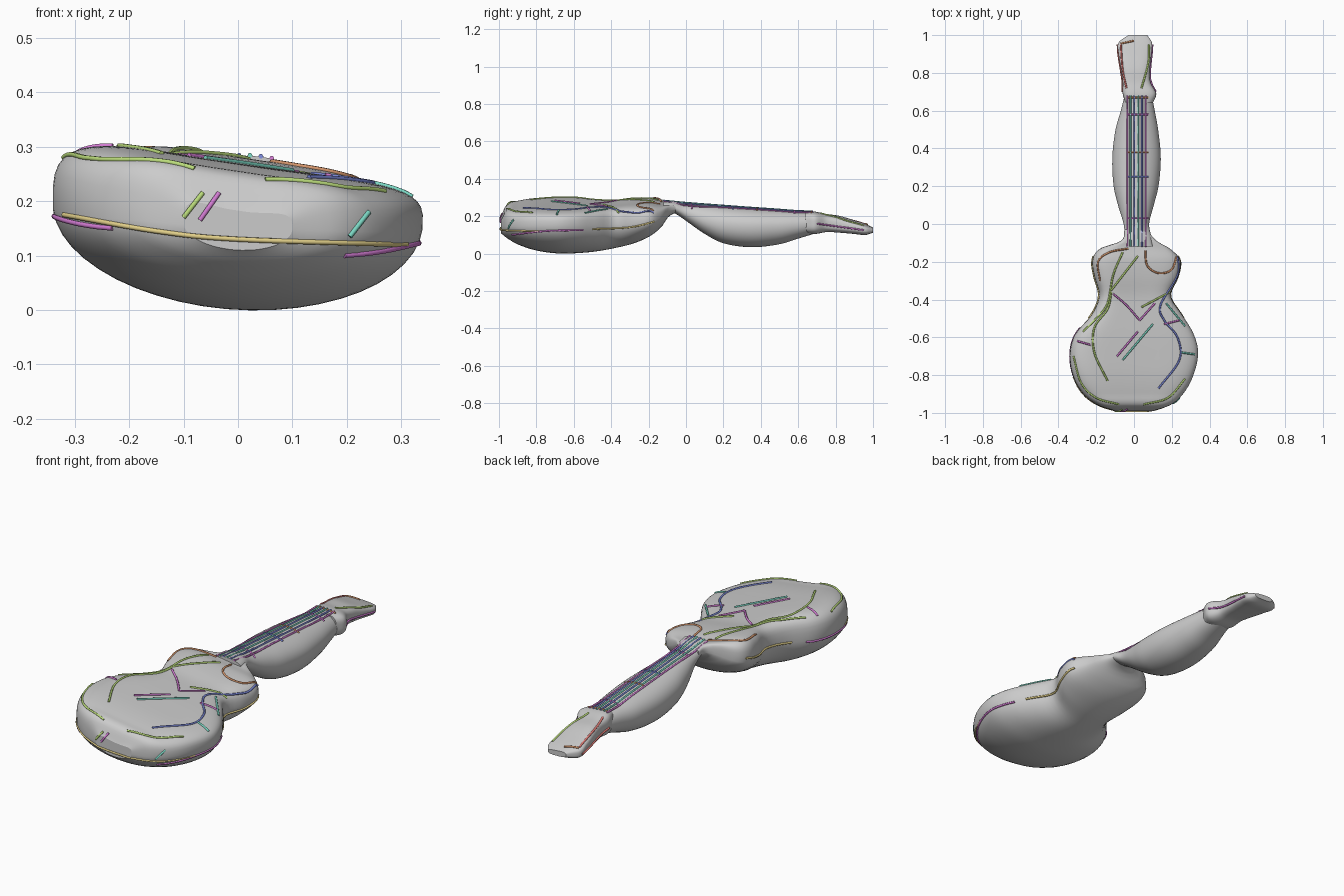
import bpy, bmesh, math
from mathutils import Vector
from mathutils.bvhtree import BVHTree

if "Cube" in bpy.data.objects:
    bpy.data.objects.remove(bpy.data.objects["Cube"])

N = 48


def interp(table, y):
    """Smooth (Catmull-Rom) reading of a station table at y."""
    for i in range(len(table) - 1):
        if y <= table[i + 1][0]:
            break
    p1, p2 = table[i], table[i + 1]
    h = p2[0] - p1[0]
    t = (y - p1[0]) / h
    p0, p3 = table[max(i - 1, 0)], table[min(i + 2, len(table) - 1)]
    out = []
    for k in range(1, len(p1)):
        m1 = (p2[k] - p0[k]) / (p2[0] - p0[0]) * h
        m2 = (p3[k] - p1[k]) / (p3[0] - p1[0]) * h
        out.append((2*t**3 - 3*t*t + 1) * p1[k] + (t**3 - 2*t*t + t) * m1
                   + (3*t*t - 2*t**3) * p2[k] + (t**3 - t*t) * m2)
    return out


def loft(name, table, tilt, upper, lower, dish=0.0, rings=50):
    """Skin of rounded sections: y, left x, right x, bottom, rim, top."""
    bm = bmesh.new()
    y0, y1 = table[0][0], table[-1][0]
    prev, loops = None, []
    for r in range(rings + 1):
        y = y0 + (y1 - y0) * (0.5 - 0.5 * math.cos(math.pi * r / rings))
        xl, xr, zb, zr, zt = interp(table, y)
        c, w = (xl + xr) / 2, (xr - xl) / 2
        ring = []
        for k in range(N):
            a = 2 * math.pi * (k + 0.5) / N
            co, si = math.cos(a), math.sin(a)
            e = 2 / (upper if si > 0 else lower)
            u = math.copysign(abs(co) ** e, co)
            v = abs(si) ** e
            z = zr + v * ((zt - zr) if si > 0 else (zb - zr))
            # the face leans to the right, the bowl hardly at all
            z += tilt * u * w * (0.35 + 0.65 * v if si > 0 else 0.35)
            if si > 0:
                z -= dish * v * (1 - u * u)
            ring.append(bm.verts.new((c + u * w, y, z)))
        if prev:
            for k in range(N):
                j = (k + 1) % N
                bm.faces.new((prev[k], prev[j], ring[j], ring[k]))
        prev = ring
        loops.append(ring)
    bm.faces.new(loops[0])
    bm.faces.new(loops[-1][::-1])
    bmesh.ops.recalc_face_normals(bm, faces=bm.faces)
    me = bpy.data.meshes.new(name)
    bm.to_mesh(me)
    tree = BVHTree.FromBMesh(bm)
    bm.free()
    for p in me.polygons:
        p.use_smooth = len(p.vertices) == 4
    bpy.context.collection.objects.link(bpy.data.objects.new(name, me))
    return tree


# Sound box with a deep bowl back
body = loft("sound_box", [
    (-0.99, -0.10, 0.10, 0.11, 0.155, 0.20), (-0.96, -0.19, 0.19, 0.085, 0.16, 0.26),
    (-0.90, -0.27, 0.26, 0.05, 0.165, 0.275), (-0.80, -0.325, 0.315, 0.017, 0.175, 0.285),
    (-0.68, -0.34, 0.34, 0.001, 0.178, 0.287), (-0.58, -0.31, 0.315, 0.003, 0.178, 0.287),
    (-0.48, -0.225, 0.255, 0.012, 0.175, 0.283), (-0.38, -0.185, 0.195, 0.03, 0.175, 0.283),
    (-0.28, -0.21, 0.235, 0.055, 0.18, 0.293), (-0.19, -0.22, 0.245, 0.095, 0.19, 0.296),
    (-0.13, -0.18, 0.19, 0.145, 0.205, 0.287), (-0.09, -0.07, 0.12, 0.20, 0.235, 0.28),
    (-0.03, -0.05, 0.07, 0.225, 0.245, 0.27)], -0.15, 3.4, 2.0, 0.018, 64)

# Neck with a swollen belly
neck = loft("neck", [
    (-0.12, -0.05, 0.10, 0.235, 0.255, 0.283), (-0.06, -0.05, 0.09, 0.215, 0.245, 0.28),
    (0.0, -0.055, 0.08, 0.175, 0.22, 0.27), (0.1, -0.085, 0.105, 0.105, 0.18, 0.264),
    (0.2, -0.108, 0.13, 0.055, 0.16, 0.256), (0.35, -0.115, 0.142, 0.034, 0.15, 0.245),
    (0.5, -0.098, 0.128, 0.05, 0.15, 0.235), (0.6, -0.07, 0.11, 0.08, 0.155, 0.227),
    (0.7, -0.045, 0.09, 0.11, 0.165, 0.215)], -0.06, 2.1, 2.1)

# Head, tilted back
head = loft("headstock", [
    (0.64, -0.045, 0.10, 0.11, 0.165, 0.222), (0.69, -0.06, 0.118, 0.105, 0.165, 0.222),
    (0.75, -0.06, 0.088, 0.115, 0.16, 0.21), (0.82, -0.07, 0.085, 0.112, 0.15, 0.2),
    (0.90, -0.082, 0.093, 0.105, 0.14, 0.175), (0.96, -0.082, 0.095, 0.1, 0.13, 0.155),
    (1.0, -0.03, 0.07, 0.112, 0.125, 0.138)], -0.08, 3.5, 3)

trees = [body, neck, head]
RAYS = {"top": ((0, 0, 1), 2), "front": ((0, -1, 0), 1),
        "right": ((1, 0, 0), 0), "left": ((-1, 0, 0), 0)}
COLOURS = {"gold": (0.75, 0.62, 0.25), "green": (0.5, 0.72, 0.2), "teal": (0.2, 0.68, 0.55),
           "blue": (0.2, 0.25, 0.7), "purple": (0.65, 0.2, 0.65), "orange": (0.65, 0.3, 0.15),
           "red": (0.75, 0.2, 0.18)}
mats = {}
for key, rgb in COLOURS.items():
    mats[key] = bpy.data.materials.new(key)
    mats[key].diffuse_color = (*rgb, 1)


def stroke(name, colour, pts, view="top", rad=0.005):
    """Thin rod following a smooth line dropped onto the surface from one view."""
    axis, k = RAYS[view]
    d = Vector(axis)
    table = [(i, *p) for i, p in enumerate(pts)]
    steps = 8 * (len(pts) - 1)
    path = []
    for s in range(steps + 1):
        u, v = interp(table, s / 8)
        p = (Vector((0, u, v)), Vector((u, 0, v)), Vector((u, v, 0)))[k]
        hits = [t.ray_cast(p + d * 2, -d)[0] for t in trees]
        hits = [h for h in hits if h]
        if hits:
            path.append(max(hits, key=lambda h: h.dot(d)) + d * 0.001)
    if len(path) < 2:
        return
    cu = bpy.data.curves.new(name, 'CURVE')
    cu.dimensions, cu.bevel_depth, cu.bevel_resolution = '3D', rad, 1
    cu.use_fill_caps = True
    sp = cu.splines.new('POLY')
    sp.points.add(len(path) - 1)
    for q, p in zip(sp.points, path):
        q.co = (*p, 1)
    cu.materials.append(mats[colour])
    bpy.context.collection.objects.link(bpy.data.objects.new(name, cu))


# Strings, fingerboard edges and frets
for x, c in ((-0.035, "purple"), (-0.018, "teal"), (0.002, "blue"), (0.022, "teal"),
             (0.042, "blue"), (0.062, "purple")):
    stroke("string", c, [(x, -0.12), (x, 0.68)], rad=0.0045)
for y, c in ((0.03, "purple"), (0.25, "blue"), (0.38, "orange"), (0.58, "purple"), (0.67, "orange")):
    stroke("fret", c, [(-0.035, y), (0.075, y)], rad=0.0045)

# Outline and decoration on the face
for c, pts in (
    ("orange", [(0.06, -0.14), (0.07, -0.22), (0.13, -0.26), (0.2, -0.24), (0.23, -0.15)]),
    ("orange", [(-0.03, -0.13), (-0.13, -0.15), (-0.19, -0.2), (-0.18, -0.3)]),
    ("green", [(-0.06, -0.15), (-0.11, -0.27), (-0.14, -0.42), (-0.2, -0.5), (-0.27, -0.57)]),
    ("green", [(-0.12, -0.36), (-0.14, -0.45), (-0.21, -0.55), (-0.21, -0.68), (-0.14, -0.83)]),
    ("green", [(-0.12, -0.35), (-0.05, -0.26), (0.02, -0.17)]),
    ("green", [(0.04, -0.44), (0.19, -0.36)]),
    ("green", [(-0.32, -0.7), (-0.28, -0.84), (-0.2, -0.92), (-0.08, -0.955)]),
    ("green", [(0.05, -0.955), (0.18, -0.92), (0.27, -0.82)]),
    ("blue", [(0.23, -0.16), (0.23, -0.27), (0.14, -0.43), (0.16, -0.51), (0.23, -0.6),
              (0.24, -0.72), (0.13, -0.87)]),
    ("teal", [(0.17, -0.42), (0.27, -0.54)]),
    ("teal", [(0.25, -0.68), (0.32, -0.69)]),
    ("teal", [(-0.06, -0.72), (0.1, -0.53)]),
    ("purple", [(-0.09, -0.7), (0.02, -0.57)]),
    ("purple", [(-0.11, -0.37), (-0.04, -0.43), (0.03, -0.51)]),
    ("purple", [(0.03, -0.51), (0.11, -0.42)]),
    ("purple", [(0.16, -0.53), (0.24, -0.51)]),
    ("purple", [(-0.3, -0.62), (-0.23, -0.64)])):
    stroke("face_line", c, pts)

# Outline of the head
stroke("head_edge_left", "red", [(-0.07, 0.95), (-0.06, 0.82), (-0.04, 0.72)])
stroke("head_edge_right", "green", [(0.08, 0.95), (0.075, 0.85), (0.04, 0.72)])
stroke("head_edge_top", "orange", [(-0.07, 0.955), (0.0, 0.97)])
stroke("head_side_line", "purple", [(0.7, 0.16), (0.95, 0.125)], "right")
stroke("head_side_line", "red", [(0.7, 0.16), (0.95, 0.13)], "left")

# Seam and marks around the side wall
stroke("front_seam", "gold", [(-0.32, 0.175), (-0.15, 0.145), (0.0, 0.13), (0.31, 0.12)], "front")
stroke("side_mark", "green", [(-0.1, 0.17), (-0.065, 0.215)], "front")
stroke("side_mark", "purple", [(-0.07, 0.165), (-0.035, 0.215)], "front")
stroke("side_mark", "teal", [(0.205, 0.135), (0.24, 0.18)], "front")
for c, pts in (("purple", [(-0.93, 0.1), (-0.75, 0.12), (-0.55, 0.125)]),
               ("gold", [(-0.5, 0.13), (-0.3, 0.14), (-0.17, 0.17)])):
    stroke("side_seam_right", c, pts, "right")
    stroke("side_seam_left", c, [(y, z + 0.05) for y, z in pts], "left")

for m in bpy.data.materials:
    if m.users and not m.is_grease_pencil:
        m.use_nodes = True
        m.node_tree.nodes["Principled BSDF"].inputs["Base Color"].default_value = m.diffuse_color
